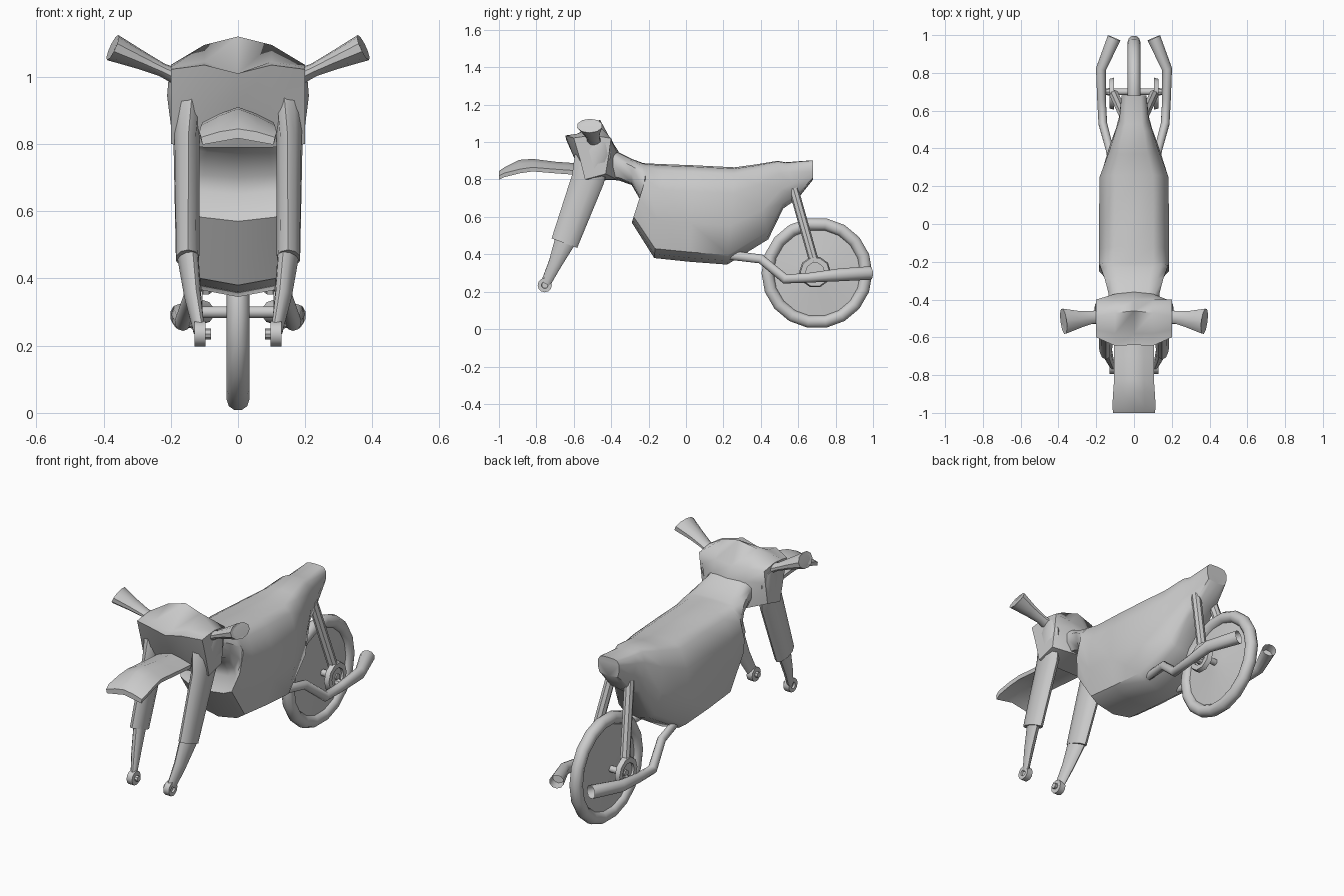
import bpy, math
from mathutils import Vector

if "Cube" in bpy.data.objects:
    bpy.data.objects.remove(bpy.data.objects["Cube"])

grey = bpy.data.materials.new("plain grey")
grey.diffuse_color = (0.6, 0.6, 0.6, 1)
grey.use_nodes = True
grey.node_tree.nodes["Principled BSDF"].inputs["Base Color"].default_value = grey.diffuse_color


def make(name, verts, faces, mirror=False, angle=40):
    """Mesh object, optionally repeated on the other side of x = 0."""
    me = bpy.data.meshes.new(name)
    me.from_pydata([tuple(v) for v in verts], [], faces)
    me.materials.append(grey)
    ob = bpy.data.objects.new(name, me)
    bpy.context.collection.objects.link(ob)
    bpy.ops.object.select_all(action='DESELECT')
    ob.select_set(True)
    bpy.context.view_layer.objects.active = ob
    bpy.ops.object.mode_set(mode='EDIT')
    bpy.ops.mesh.select_all(action='SELECT')
    bpy.ops.mesh.normals_make_consistent(inside=False)
    bpy.ops.object.mode_set(mode='OBJECT')
    bpy.ops.object.shade_smooth_by_angle(angle=math.radians(angle))
    if mirror:
        ob.modifiers.new("mirror", 'MIRROR')
    return ob


def loft(name, rings, closed=False, **kw):
    """Skin equal closed rings; cap the ends unless the rings form a loop."""
    n, m = len(rings[0]), len(rings)
    verts = [p for r in rings for p in r]
    faces = []
    for i in range(m if closed else m - 1):
        j = (i + 1) % m
        for k in range(n):
            l = (k + 1) % n
            faces.append((i * n + k, i * n + l, j * n + l, j * n + k))
    if not closed:
        faces += [tuple(range(n)), tuple(range((m - 1) * n, m * n))]
    return make(name, verts, faces, **kw)


def tube(name, path, radii, sides=10, **kw):
    """Sweep an ellipse along a path; radii are (side, up) pairs."""
    pts = [Vector(p) for p in path]
    rings = []
    for i, p in enumerate(pts):
        a, b = pts[max(i - 1, 0)], pts[min(i + 1, len(pts) - 1)]
        t = (b - a).normalized()
        s = t.cross(Vector((0, 0, 1))).normalized()
        u = s.cross(t)
        ru, rv = radii[i]
        rings.append([p + s * ru * math.cos(w) + u * rv * math.sin(w)
                      for w in (2 * math.pi * (k + 0.5) / sides for k in range(sides))])
    return loft(name, rings, **kw)


def lathe(name, profile, cy, cz, sides=16, closed=False, **kw):
    """Spin (x, radius) points about an x-parallel axle."""
    rings = [[(x, cy + r * math.cos(2 * math.pi * k / sides),
               cz + r * math.sin(2 * math.pi * k / sides)) for k in range(sides)]
             for x, r in profile]
    return loft(name, rings, closed=closed, **kw)


# Body with seat and tail: top y, top z, bottom y, bottom z, half width
body = [(-0.43, 1.00, -0.44, 0.80, 0.13), (-0.37, 0.95, -0.36, 0.795, 0.135),
        (-0.29, 0.91, -0.29, 0.77, 0.155), (-0.23, 0.888, -0.25, 0.70, 0.175),
        (-0.21, 0.886, -0.24, 0.65, 0.18), (-0.19, 0.885, -0.29, 0.57, 0.185),
        (-0.12, 0.882, -0.17, 0.38, 0.185), (0.04, 0.876, 0.02, 0.36, 0.185),
        (0.26, 0.865, 0.22, 0.345, 0.182), (0.37, 0.88, 0.44, 0.48, 0.13),
        (0.49, 0.90, 0.52, 0.645, 0.095), (0.53, 0.892, 0.60, 0.70, 0.078),
        (0.68, 0.903, 0.68, 0.80, 0.066)]
# Cross-section: fraction of half width, fraction of the way down
section = [(0, 0), (0.55, 0.015), (0.8, 0.07), (1, 0.27), (1, 0.6), (0.85, 0.9), (0.6, 0.96), (0, 1)]
section += [(-a, f) for a, f in section[-2:0:-1]]
loft("body", [[(a * w, yt + (yb - yt) * f, zt + (zb - zt) * f) for a, f in section]
              for yt, zt, yb, zb, w in body], angle=45)

# Cowl: (y, z) outlines at three distances from the middle
mid = [(-0.53, 0.79), (-0.60, 0.92), (-0.64, 1.01), (-0.58, 1.01), (-0.46, 1.12),
       (-0.40, 1.00), (-0.36, 0.95), (-0.36, 0.80)]
inner = [(-0.53, 0.79), (-0.60, 0.92), (-0.645, 1.035), (-0.58, 1.045), (-0.47, 1.095),
         (-0.40, 1.01), (-0.37, 0.95), (-0.37, 0.80)]
outer = [(-0.54, 0.80), (-0.57, 0.92), (-0.60, 1.022), (-0.56, 1.028), (-0.49, 1.035),
         (-0.40, 1.02), (-0.41, 0.95), (-0.43, 0.83)]
loft("cowl", [[(x, y, z) for y, z in prof] for x, prof in
              ((-0.2, outer), (-0.1, inner), (0, mid), (0.1, inner), (0.2, outer))], angle=50)

# Beak fender: y, ridge z, edge z, half width
beak = [(-0.56, 0.885, 0.845, 0.105), (-0.70, 0.895, 0.855, 0.105), (-0.82, 0.91, 0.865, 0.105),
        (-0.89, 0.905, 0.855, 0.11), (-0.97, 0.865, 0.835, 0.115), (-1.0, 0.845, 0.82, 0.11)]
loft("beak_fender", [[(-w, y, e), (-w / 2, y, (r + e) / 2 + 0.004), (0, y, r),
                      (w / 2, y, (r + e) / 2 + 0.004), (w, y, e), (w * 0.96, y, e - 0.022),
                      (0, y, r - 0.028), (-w * 0.96, y, e - 0.022)]
                     for y, r, e, w in beak], angle=40)

# Front fork legs
tube("fork_upper", [(0.165, -0.48, 1.01), (0.16, -0.495, 0.95), (0.153, -0.525, 0.80), (0.15, -0.65, 0.46)],
     [(0.038, 0.07), (0.047, 0.10), (0.039, 0.088), (0.036, 0.073)], mirror=True)
tube("fork_lower", [(0.15, -0.645, 0.475), (0.135, -0.70, 0.35), (0.116, -0.75, 0.245)],
     [(0.030, 0.058), (0.024, 0.038), (0.015, 0.028)], mirror=True)
lathe("fork_hub", [(0.096, 0.016), (0.096, 0.038), (0.13, 0.038), (0.13, 0.018), (0.12, 0.016)],
      -0.755, 0.235, 12, mirror=True)
lathe("fork_pin", [(0.08, 0.016), (0.10, 0.016)], -0.755, 0.235, 8, mirror=True)

# Flared handlebar grips
tube("handlebar_grip", [(0.17, -0.49, 0.995), (0.225, -0.495, 1.02), (0.29, -0.505, 1.05),
                        (0.373, -0.515, 1.087), (0.366, -0.515, 1.084)],
     [(0.04, 0.026), (0.035, 0.020), (0.047, 0.028), (0.070, 0.041), (0.05, 0.03)], mirror=True)

# Rear wheel: tyre ring, shallow dished disc and axle
WY, WZ = 0.70, 0.30
lathe("tyre", [(0.034 * math.cos(a), 0.264 + 0.034 * math.sin(a))
               for a in (2 * math.pi * k / 10 for k in range(10))], WY, WZ, 18, closed=True)
lathe("wheel_disc", [(-0.03, 0.02), (-0.026, 0.06), (-0.008, 0.25), (0.008, 0.25), (0.026, 0.06), (0.03, 0.02)],
      WY, WZ, 18)
lathe("axle", [(-0.125, 0.018), (0.125, 0.018)], WY, WZ, 10)
lathe("hub_ring", [(0.105, 0.05), (0.105, 0.085), (0.13, 0.078), (0.13, 0.05)],
      WY - 0.01, WZ + 0.005, 10, closed=True, mirror=True)
lathe("hub_plate", [(0.11, 0.055), (0.118, 0.055)], WY - 0.01, WZ + 0.005, 10, mirror=True)
lathe("hub_bolt", [(0.115, 0.022), (0.155, 0.016)], WY, WZ - 0.03, 8, mirror=True)

# Rear shock absorbers
tube("shock_absorber", [(0.055, 0.575, 0.75), (0.105, 0.685, 0.36)], [(0.026, 0.026)] * 2, 8, mirror=True)

# Bent side pipes with hollow ends
tube("side_pipe", [(0.10, 0.24, 0.395), (0.13, 0.40, 0.375), (0.165, 0.53, 0.268), (0.172, 0.66, 0.275),
                   (0.175, 0.82, 0.29), (0.105, 0.985, 0.30)],
     [(0.018, 0.025), (0.022, 0.025), (0.024, 0.026), (0.024, 0.026), (0.028, 0.034), (0.038, 0.036)],
     mirror=True)
pipe = bpy.data.objects["side_pipe"].data
# Sink a recess into the rear cap of each pipe
import bmesh
bm = bmesh.new()
bm.from_mesh(pipe)
cap = max((f for f in bm.faces if len(f.verts) > 4), key=lambda f: f.calc_center_median().y)
bmesh.ops.inset_individual(bm, faces=[cap], thickness=0.006)
bmesh.ops.translate(bm, vec=Vector((0.022, -0.05, 0)), verts=cap.verts)
bm.to_mesh(pipe)
bm.free()
